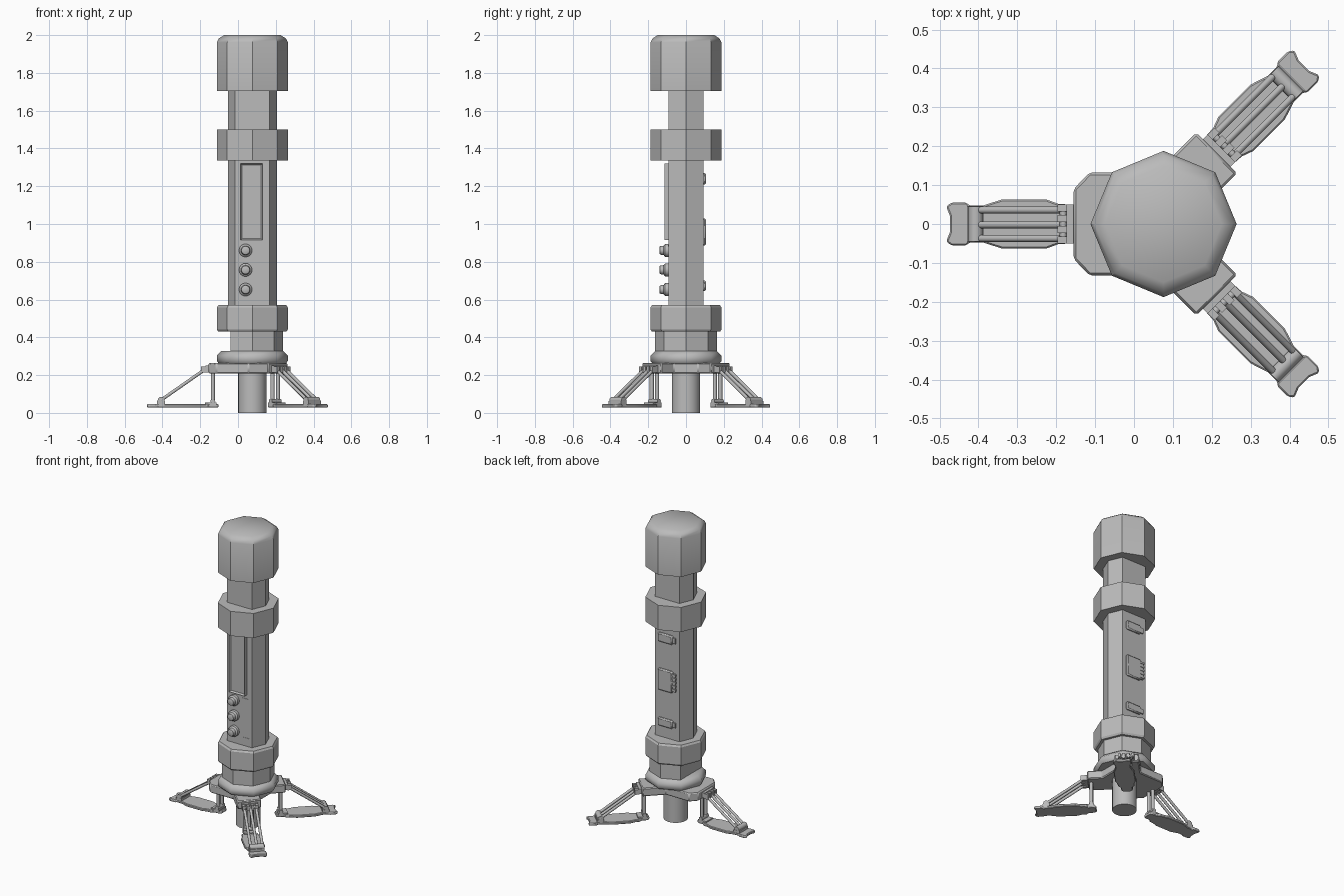
import bpy, bmesh, math
from mathutils import Matrix, Vector

if "Cube" in bpy.data.objects:
    bpy.data.objects.remove(bpy.data.objects["Cube"])

grey = bpy.data.materials.new("plain grey")
grey.use_nodes = True
GREY = (0.5, 0.5, 0.5, 1)
grey.diffuse_color = GREY
grey.node_tree.nodes["Principled BSDF"].inputs["Base Color"].default_value = GREY

AXIS = 0.076  # x of the vertical body axis


def finish(name, bm, frame=None, bevel=0, angle=30):
    bmesh.ops.recalc_face_normals(bm, faces=bm.faces)
    mesh = bpy.data.meshes.new(name)
    bm.to_mesh(mesh)
    bm.free()
    ob = bpy.data.objects.new(name, mesh)
    bpy.context.collection.objects.link(ob)
    mesh.materials.append(grey)
    if frame:
        ob.matrix_world = frame
    if bevel:
        mod = ob.modifiers.new("bevel", "BEVEL")
        mod.width = bevel
        mod.segments = 1
    bpy.ops.object.select_all(action="DESELECT")
    ob.select_set(True)
    bpy.context.view_layer.objects.active = ob
    bpy.ops.object.shade_smooth_by_angle(angle=math.radians(angle))
    return ob


def lathe(name, profile, sides=8, frame=None, angle=30):
    """Closed stack of (radius, z) rings; vertices lie on the axes."""
    bm = bmesh.new()
    rings = [[bm.verts.new((r * math.cos(a), r * math.sin(a), z))
              for a in [math.tau * i / sides for i in range(sides)]]
             for r, z in profile]
    for low, high in zip(rings, rings[1:]):
        for i in range(sides):
            j = (i + 1) % sides
            bm.faces.new((low[i], low[j], high[j], high[i]))
    bm.faces.new(rings[0])
    bm.faces.new(rings[-1])
    return finish(name, bm, frame or Matrix.Translation((AXIS, 0, 0)), angle=angle)


def prism(name, outline, z0, z1, frame=None, bevel=0):
    bm = bmesh.new()
    base = bm.faces.new([bm.verts.new((x, y, z0)) for x, y in outline])
    out = bmesh.ops.extrude_face_region(bm, geom=[base])
    bmesh.ops.translate(bm, vec=(0, 0, z1 - z0),
                        verts=[g for g in out["geom"] if isinstance(g, bmesh.types.BMVert)])
    return finish(name, bm, frame, bevel)


def box(name, lo, hi, frame=None, bevel=0):
    outline = [(lo[0], lo[1]), (hi[0], lo[1]), (hi[0], hi[1]), (lo[0], hi[1])]
    return prism(name, outline, lo[2], hi[2], frame, bevel)


def rod(name, start, end, radius, frame=None, sides=10):
    start, end = Vector(start), Vector(end)
    way = end - start
    place = Matrix.Translation(start) @ way.to_track_quat("Z", "Y").to_matrix().to_4x4()
    return lathe(name, [(radius, 0), (radius, way.length)], sides,
                 (frame or Matrix()) @ place, 40)


def octagon(radius, skip):
    return [(AXIS + radius * math.cos(i * math.pi / 4), radius * math.sin(i * math.pi / 4))
            for i in range(8) if i not in skip]


# Main tower: flattened shaft with octagonal collars and cap
prism("shaft", octagon(0.13, (2, 6)), 0.5, 1.75)
lathe("cap", [(0.188, 1.705), (0.188, 1.962), (0.178, 1.982), (0.15, 2.0)], angle=35)
lathe("upper_collar", [(0.188, 1.335), (0.188, 1.5)])
lathe("lower_collar", [(0.18, 0.43), (0.188, 0.442), (0.188, 0.558), (0.18, 0.57)])
prism("base_neck", octagon(0.163, (4,)), 0.3, 0.44)
lathe("base_flare", [(0.178, 0.262), (0.188, 0.275), (0.188, 0.303), (0.163, 0.328)], angle=50)
lathe("ground_column", [(0.075, 0), (0.075, 0.27)], 24)

# Three-armed mounting plate
half = [(-0.155, 0.09), (-0.115, 0.132), (0.057, 0.132), (0.16, 0.235), (0.265, 0.13), (0.2, 0.065)]
prism("mounting_plate", half + [(x, -y) for x, y in reversed(half)], 0.208, 0.264, bevel=0.006)

# Front display: raised frame around a sunken screen
bm = bmesh.new()
corners = [(0.013, 0.915), (0.13, 0.915), (0.13, 1.32), (0.013, 1.32)]
back = bm.faces.new([bm.verts.new((x, -0.085, z)) for x, z in corners])
out = bmesh.ops.extrude_face_region(bm, geom=[back])
bmesh.ops.translate(bm, vec=(0, -0.03, 0),
                    verts=[g for g in out["geom"] if isinstance(g, bmesh.types.BMVert)])
front = [g for g in out["geom"] if isinstance(g, bmesh.types.BMFace)]
bmesh.ops.inset_region(bm, faces=front, thickness=0.012)
bmesh.ops.translate(bm, vec=(0, 0.01, 0), verts=front[0].verts[:])
finish("display", bm)

# Front knobs and small label plates
for n, z in enumerate((0.86, 0.757, 0.653)):
    place = Matrix.Translation((0.04, -0.088, z)) @ Matrix.Rotation(math.pi / 2, 4, "X")
    lathe(f"knob_{n}", [(0.035, 0), (0.035, 0.022), (0.025, 0.03), (0.022, 0.05), (0.016, 0.053)],
          16, place)
for n, z in enumerate((0.885, 0.622)):
    box(f"label_{n}", (0.1, -0.094, z - 0.004), (0.147, -0.085, z + 0.004))

# Back latches, the middle one with a row of ribs
for name, z0, z1 in (("top_latch", 1.21, 1.27), ("middle_latch", 0.885, 1.03), ("bottom_latch", 0.645, 0.7)):
    box(name, (0.03, 0.08, z0), (0.14, 0.106, z1), bevel=0.007)
    box(name + "_tab", (0.01, 0.08, z0 + 0.012), (0.035, 0.1, z1 - 0.012))
for n in range(5):
    z = 0.905 + n * 0.025
    box(f"latch_rib_{n}", (0.005, 0.08, z), (0.035, 0.104, z + 0.012))

# Legs, each built in a frame at the end of its plate arm, +x pointing outward
foot_half = [(-0.052, 0.025), (-0.04, 0.035), (-0.005, 0.035), (0.01, 0.05), (0.04, 0.052),
             (0.07, 0.063), (0.185, 0.063), (0.235, 0.047), (0.268, 0.047), (0.275, 0.055),
             (0.315, 0.055), (0.328, 0.045), (0.318, 0.02)]
foot = foot_half + [(u, -v) for u, v in reversed(foot_half)]
for side, x, y, turn in (("right", -0.155, 0, 180), ("left_back", 0.2125, 0.1825, 45),
                         ("left_front", 0.2125, -0.1825, -45)):
    f = Matrix.Translation((x, y, 0)) @ Matrix.Rotation(math.radians(turn), 4, "Z")
    prism(side + "_foot", foot, 0.028, 0.046, f, bevel=0.004)
    # Hinge at the plate
    box(side + "_hinge", (-0.01, -0.05, 0.215), (0.018, 0.05, 0.25), f)
    for n in range(4):
        v = -0.05 + n * 0.0273
        box(f"{side}_hinge_tooth_{n}", (0.015, v, 0.213), (0.042, v + 0.018, 0.246), f)
    rod(side + "_hinge_pin", (0.027, -0.048, 0.23), (0.027, 0.048, 0.23), 0.009, f)
    # Sloping rods down to the outer pivot
    for n, v in enumerate((-0.036, 0.002, 0.037)):
        rod(f"{side}_slope_rod_{n}", (0.02, v, 0.23), (0.255, v, 0.066), 0.009, f)
    box(side + "_outer_pivot_base", (0.232, -0.046, 0.04), (0.275, 0.046, 0.062), f)
    rod(side + "_outer_pivot", (0.252, -0.045, 0.066), (0.252, 0.045, 0.066), 0.019, f)
    # Upright struts under the plate
    box(side + "_inner_pivot_base", (-0.04, -0.035, 0.04), (0.02, 0.035, 0.054), f)
    rod(side + "_inner_pivot", (-0.022, -0.035, 0.062), (-0.022, 0.035, 0.062), 0.013, f)
    for n, v in enumerate((-0.02, 0.02)):
        rod(f"{side}_upright_{n}", (-0.022, v, 0.05), (-0.022, v, 0.22), 0.011, f)
